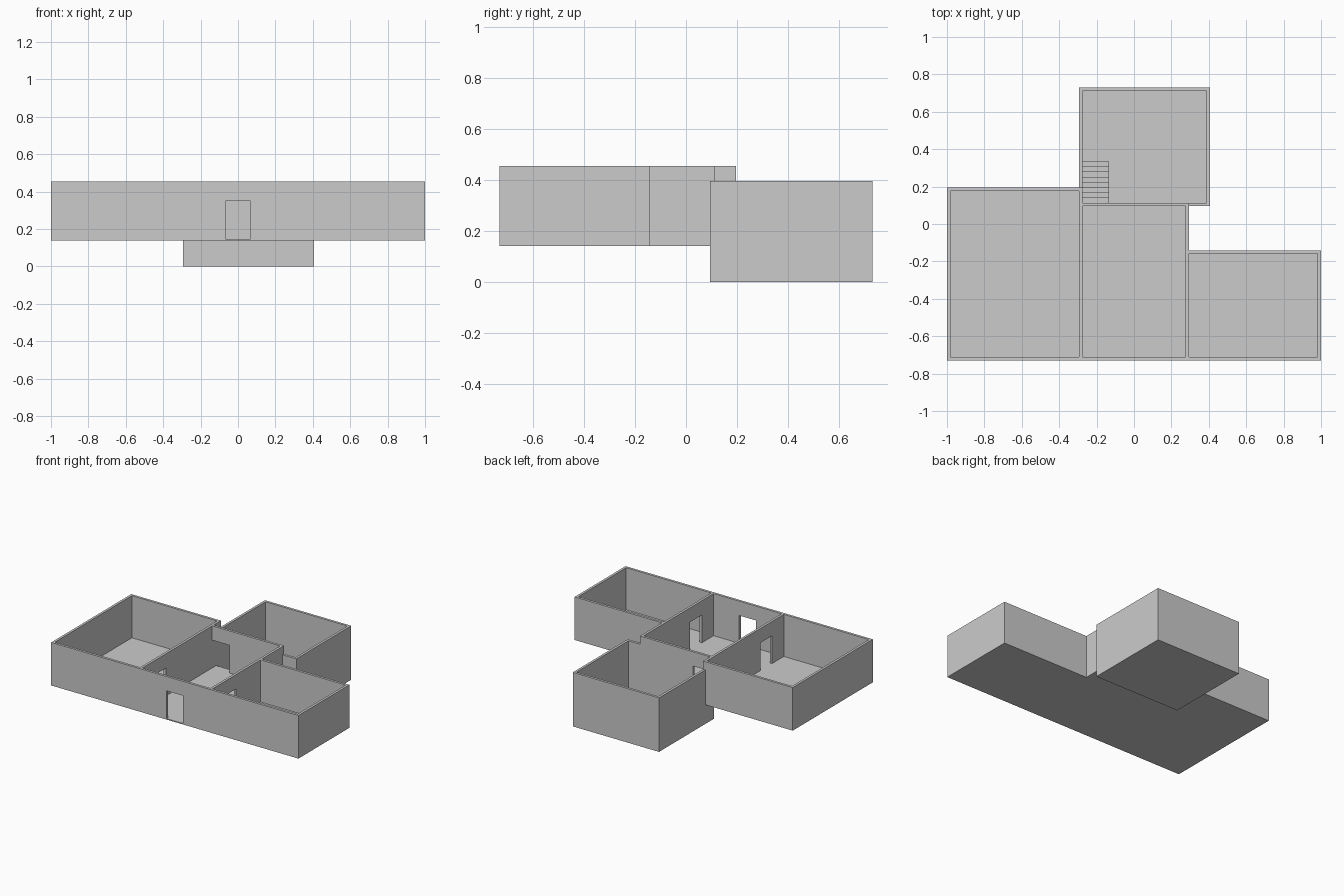
import bpy, bmesh
from mathutils import Vector

if "Cube" in bpy.data.objects:
    bpy.data.objects.remove(bpy.data.objects["Cube"])

T = 0.018                 # wall thickness
Z0, ZF, Z1 = 0.14, 0.147, 0.455   # upper floor underside, floor level, wall top
LB, LT = 0.007, 0.395     # lower room floor level, wall top
DOOR = 0.35               # door head height
XM, YM = 0.293, 0.113     # hall half width, hall back


def prism(name, pts, push):
    """Extrude a closed planar outline along a vector."""
    bm = bmesh.new()
    f = bm.faces.new([bm.verts.new(p) for p in pts])
    ext = bmesh.ops.extrude_face_region(bm, geom=[f])
    bmesh.ops.translate(bm, vec=Vector(push),
                        verts=[v for v in ext["geom"] if isinstance(v, bmesh.types.BMVert)])
    bmesh.ops.recalc_face_normals(bm, faces=bm.faces[:])
    me = bpy.data.meshes.new(name)
    bm.to_mesh(me)
    bm.free()
    ob = bpy.data.objects.new(name, me)
    bpy.context.collection.objects.link(ob)
    return ob


def slab(name, outline, z0, z1):
    return prism(name, [(x, y, z0) for x, y in outline], (0, 0, z1 - z0))


def wall(name, axis, a, b, at, z0, z1, door=None):
    """Wall from a to b along an axis, occupying at..at+T across it, with optional doorway."""
    prof = [(a, z0), (a, z1), (b, z1), (b, z0)]
    if door:
        d0, d1 = door
        if d0 > a:
            prof += [(d1, z0), (d1, DOOR), (d0, DOOR), (d0, z0)]
        else:             # doorway starts at the wall end
            prof = [(a, DOOR), (a, z1), (b, z1), (b, z0), (d1, z0), (d1, DOOR)]
    if axis == 'x':
        return prism(name, [(u, at, z) for u, z in prof], (0, T, 0))
    return prism(name, [(at, u, z) for u, z in prof], (T, 0, 0))


# Upper storey floor
slab("upper_floor", [(-1, -.73), (1, -.73), (1, -.141), (XM, -.141), (XM, YM),
                     (-XM + T, YM), (-XM + T, .195), (-1, .195)], Z0, ZF)

# Upper storey walls
F = -.73 + T
wall("front_wall", 'x', -1, 1, -.73, ZF, Z1, (-.068, .068))
wall("left_room_outer_wall", 'y', F, .195, -1, ZF, Z1)
wall("left_room_back_wall", 'x', -1 + T, -XM, .195 - T, ZF, Z1)
wall("hall_left_wall", 'y', F, .195, -XM, ZF, Z1, (-.575, -.44))
wall("hall_right_wall", 'y', F, YM, XM - T, ZF, Z1, (-.575, -.44))
wall("hall_back_wall", 'x', -XM + T, XM - T, YM - T, ZF, Z1, (-XM + T, -.135))
wall("right_room_outer_wall", 'y', F, -.141, 1 - T, ZF, Z1)
wall("right_room_back_wall", 'x', XM, 1 - T, -.141 - T, ZF, Z1)

# Sunken back room
XR, B = .405, YM - T
slab("lower_floor", [(-XM, B), (XR, B), (XR, .73), (-XM, .73)], 0, LB)
wall("lower_right_wall", 'y', B, .73, XR - T, LB, LT)
wall("lower_back_wall", 'x', -XM + T, XR - T, .73 - T, LB, LT)
prism("lower_left_wall", [(-XM, B, LB), (-XM, B, Z0), (-XM, .195, Z0), (-XM, .195, LT),
                          (-XM, .73, LT), (-XM, .73, LB)], (T, 0, 0))
prism("lower_front_wall", [(-XM + T, B, LB), (-XM + T, B, Z0), (XM, B, Z0), (XM, B, LT),
                           (XR - T, B, LT), (XR - T, B, LB)], (0, T, 0))

# Stairs down from the hall
N = 8
run, rise = (.335 - YM) / N, (ZF - LB) / N
steps = [(YM, LB)]
for i in range(N):
    z = ZF - i * rise
    steps += [(YM + i * run, z), (YM + (i + 1) * run, z)]
steps.append((.335, LB))
prism("stairs", [(-XM + T, y, z) for y, z in steps], (.14, 0, 0))
